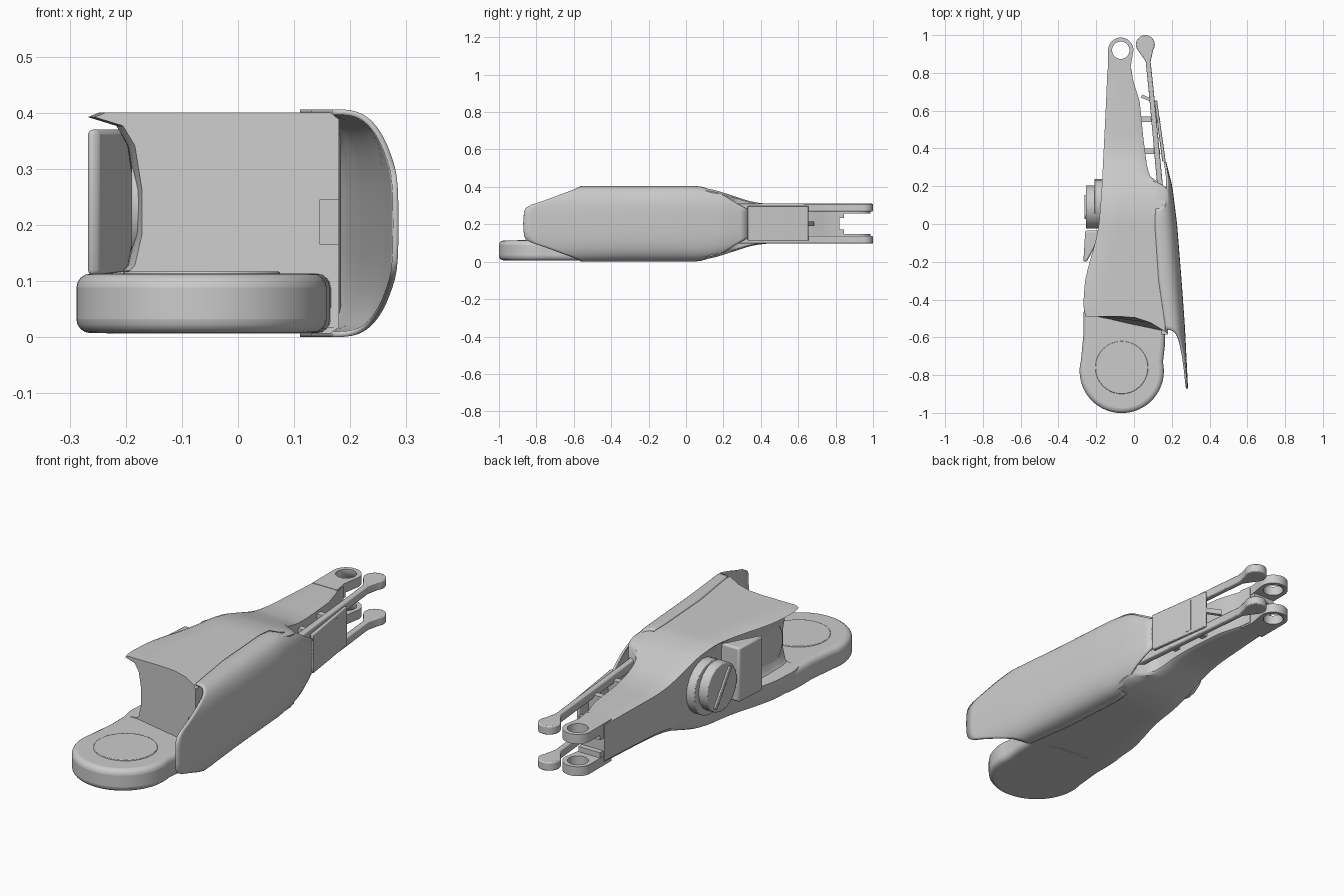
import bpy, bmesh, math
from mathutils import Vector

if "Cube" in bpy.data.objects:
    bpy.data.objects.remove(bpy.data.objects["Cube"])


def interp(table, v):
    if v <= table[0][0]:
        return table[0][1]
    for (a, p), (b, q) in zip(table, table[1:]):
        if v <= b:
            return p + (q - p) * (v - a) / (b - a)
    return table[-1][1]


def soft(table, v, w=0.03):
    return sum(interp(table, v + w * k) for k in (-1, -0.5, 0, 0.5, 1)) / 5


def finish(name, bm, bevel=0.0, segs=2, angle=35):
    bmesh.ops.recalc_face_normals(bm, faces=bm.faces)
    me = bpy.data.meshes.new(name)
    bm.to_mesh(me)
    bm.free()
    ob = bpy.data.objects.new(name, me)
    bpy.context.collection.objects.link(ob)
    if bevel:
        m = ob.modifiers.new("bevel", 'BEVEL')
        m.width, m.segments, m.limit_method = bevel, segs, 'ANGLE'
        m.angle_limit = math.radians(40)
    bpy.ops.object.select_all(action='DESELECT')
    ob.select_set(True)
    bpy.context.view_layer.objects.active = ob
    bpy.ops.object.shade_smooth_by_angle(angle=math.radians(angle))
    return ob


def prism(name, outline, z0, z1, bevel=0.0, segs=2):
    bm = bmesh.new()
    f = bm.faces.new([bm.verts.new((x, y, z0)) for x, y in outline])
    r = bmesh.ops.extrude_face_region(bm, geom=[f])
    bmesh.ops.translate(bm, vec=(0, 0, z1 - z0),
                        verts=[v for v in r['geom'] if isinstance(v, bmesh.types.BMVert)])
    return finish(name, bm, bevel, segs)


def arc(cx, cy, r, a0, a1, n=20):
    return [(cx + r * math.cos(math.radians(a0 + (a1 - a0) * i / n)),
             cy + r * math.sin(math.radians(a0 + (a1 - a0) * i / n))) for i in range(n + 1)]


def disc(name, axis, center, r, depth, n=32, bevel=0.0):
    bm = bmesh.new()
    bmesh.ops.create_cone(bm, cap_ends=True, segments=n, radius1=r, radius2=r, depth=depth)
    q = Vector((0, 0, 1)).rotation_difference(Vector(axis)).to_matrix()
    bmesh.ops.rotate(bm, cent=(0, 0, 0), matrix=q, verts=bm.verts)
    bmesh.ops.translate(bm, vec=center, verts=bm.verts)
    return finish(name, bm, bevel)


# main housing: cross-sections lofted along y
LEFT = [(-.5, -.25), (-.45, -.27), (-.3, -.26), (-.2, -.235), (-.1, -.205), (0, -.185),
        (.2, -.17), (.4, -.16), (.6, -.15), (.83, -.14)]
RIGHT = [(-.49, .18), (-.3, .17), (0, .17), (.15, .185), (.2, .17), (.24, .09), (.3, .07),
         (.45, .05), (.65, .03), (.76, -.005), (.83, -.015)]
HALF = [(-.5, .197), (.05, .197), (.15, .182), (.25, .15), (.35, .117), (.45, .104),
        (.65, .1), (.83, .097)]
RECESS = [(-.5, .085), (-.4, .085), (-.2, .06), (0, .03), (.2, 0)]
ZC = 0.203


def housing():
    bm = bmesh.new()
    rings, n = [], 44
    for i in range(n + 1):
        y = -.49 + 1.31 * i / n
        l, r, h, d = soft(LEFT, y), soft(RIGHT, y, .012), soft(HALF, y), soft(RECESS, y)
        t, b, H = ZC + h, ZC - h, 2 * h
        sec = [(l + .02, t), (l, t - .02 * H), (l + .6 * d, t - .06 * H), (l + .85 * d, t - .15 * H),
               (l + d, t - .35 * H), (l + d, b + .45 * H), (l + .85 * d, b + .31 * H),
               (l + .75 * d, b + .285 * H), (l, b + .265 * H), (l, b + .1 * H),
               (l + .012, b + .03 * H), (l + .035, b)]
        w = r - l - .05
        sec += [(l + .035 + w * k / 5, b) for k in range(1, 6)]
        sec += [(r, b + .03 * H), (r, t - .03 * H)]
        sec += [(r - .015 - w * k / 5, t) for k in range(5)]
        k = max(0, 1 - i / 5)
        rings.append([bm.verts.new((x, y - k * .09 * max(0, (x + .05) / .23) ** 2, z))
                      for x, z in sec])
    for a, c in zip(rings, rings[1:]):
        for j in range(len(a)):
            m = (j + 1) % len(a)
            bm.faces.new((a[j], a[m], c[m], c[j]))
    bm.faces.new(rings[0])
    bm.faces.new(rings[-1])
    finish("main_housing", bm)


housing()

# curved hollow side guard
OUT = [(-.87, .286), (-.55, .27), (-.3, .252), (0, .228), (.2, .203), (.33, .17)]
SEAM = [(-.57, .17), (-.3, .13), (0, .11), (.1, .115), (.33, .13)]
SHELL_H = [(-.5, .203), (.05, .203), (.15, .189), (.25, .157), (.33, .128)]
FRONT = [(0, -.87), (.38, -.865), (.48, -.84), (.59, -.77), (.9, -.6), (1, -.56)]
BACK = [(0, .33), (.6, .33), (.9, .2), (1, .08)]
bm = bmesh.new()
rows, N, M, E = [], 36, 30, 0.65
for j in range(N + 1):
    a = math.pi * (j / N - .5)
    zn = abs(math.sin(a)) ** E
    cs = max(0, math.cos(a)) ** E
    row = []
    for i in range(M + 1):
        f = i / M
        y = interp(FRONT, zn) * (1 - f) + interp(BACK, zn) * f
        x0, xo, h = interp(SEAM, y), interp(OUT, y), soft(SHELL_H, y)
        row.append(bm.verts.new((x0 + (xo - x0) * cs, y, ZC + math.copysign(h * zn, a))))
    rows.append(row)
for a, c in zip(rows, rows[1:]):
    for i in range(M):
        bm.faces.new((a[i], a[i + 1], c[i + 1], c[i]))
guard = finish("side_guard", bm)
sol = guard.modifiers.new("thickness", 'SOLIDIFY')
sol.thickness, sol.offset = 0.01, -1

# round paddle at the lower front with its flush cap
paddle = [(.165, -.4), (-.262, -.4), (-.268, -.5), (-.267, -.58), (-.275, -.66)]
paddle += arc(-.065, -.778, .223, 165, 372, 40) + [(.163, -.65), (.166, -.55)]
prism("paddle_arm", paddle, .007, .113, .025, 4)
disc("paddle_cap", (0, 0, 1), (-.065, -.76, .105), .14, .024, 40, .003)

# fork lugs with pin holes, and link rods, mirrored above and below the middle
cutter = disc("pin_cutter", (0, 0, 1), (-.07, .92, .2), .046, 1, 32)
cutter.hide_render = True
lug_shape = [(-.137, .76), (-.006, .76), (-.018, .83), (-.008, .89)] + arc(-.07, .92, .067, 0, 180)
rod_dir = math.degrees(math.atan2(-.75, .075))
rod_shape = arc(.06, .95, .05, rod_dir + 50, rod_dir + 310, 24)
rod_shape += [(.062, .86), (.078, .7), (.125, .18), (.155, .18), (.105, .7), (.088, .86)]
for label, s in (("upper", 1), ("lower", -1)):
    za, zb = sorted((ZC + s * .055, ZC + s * .1))
    lug = prism(label + "_fork_lug", lug_shape, za, zb)
    bo = lug.modifiers.new("hole", 'BOOLEAN')
    bo.object, bo.operation, bo.solver = cutter, 'DIFFERENCE', 'EXACT'
    bpy.context.view_layer.objects.active = lug
    bpy.ops.object.modifier_apply(modifier="hole")
    za, zb = sorted((ZC + s * .066, ZC + s * .107))
    prism(label + "_link_rod", rod_shape, za, zb, .005)
    za, zb = sorted((ZC + s * .03, ZC + s * .09))
    prism(label + "_fork_root", [(-.135, .76), (-.02, .76), (-.02, .845), (-.135, .845)], za, zb)
bpy.data.objects.remove(cutter)

# side panel between the rods, with cross ribs
prism("link_panel", [(.107, .655), (.122, .655), (.168, .33), (.15, .33)], .112, .298, .004)
prism("link_panel_tip", [(.035, .67), (.107, .64), (.11, .655), (.045, .685)], .19, .215)
for i, y in enumerate((.39, .56)):
    prism("panel_rib_%d" % i, [(.03, y - .02), (.14, y - .02), (.135, y + .01), (.03, y + .01)],
          .125, .285)

# faceted side knob with flange and grip bar
disc("knob_flange", (1, 0, 0), (-.185, .11, .225), .128, .05, 20, .004)
disc("side_knob", (1, 0, 0), (-.215, .09, .23), .115, .08, 16, .005)
bm = bmesh.new()
bmesh.ops.create_cube(bm, size=1)
for v in bm.verts:
    v.co = Vector((v.co.x * .012, v.co.y * .02, v.co.z * .2))
ob = finish("knob_bar", bm, .003)
ob.location, ob.rotation_euler = (-.257, .09, .23), (math.radians(35), 0, 0)

# wedge behind the knob, round side boss, and latch block on the front wall
prism("side_wedge", [(-.258, -.035), (-.268, -.2), (-.25, -.2), (-.16, -.035)], .11, .37, .012)
disc("side_boss", (1, 0, 0), (-.165, -.36, .235), .105, .05, 32, .004)
prism("latch_block", [(.145, -.585), (.18, -.585), (.18, -.4), (.145, -.4)], .165, .245)
